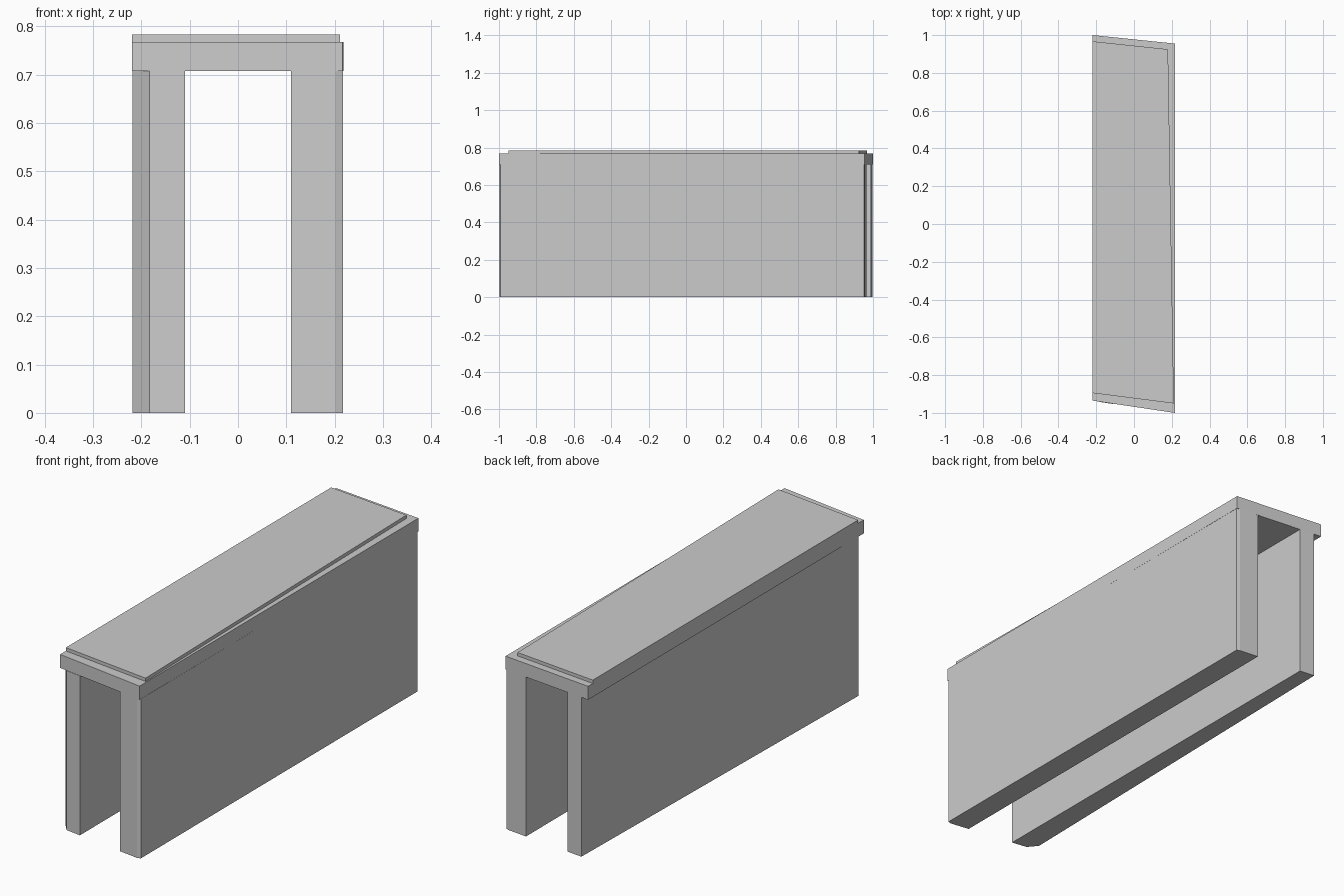
import bpy
import bmesh

if "Cube" in bpy.data.objects:
    bpy.data.objects.remove(bpy.data.objects["Cube"])


def prism(name, outline, z0, z1):
    """Extrude a plan outline (counter-clockwise x, y points) from z0 to z1."""
    bm = bmesh.new()
    base = bm.faces.new([bm.verts.new((x, y, z0)) for x, y in outline])
    top = bmesh.ops.extrude_face_region(bm, geom=[base])["geom"]
    verts = [v for v in top if isinstance(v, bmesh.types.BMVert)]
    bmesh.ops.translate(bm, verts=verts, vec=(0, 0, z1 - z0))
    bmesh.ops.recalc_face_normals(bm, faces=bm.faces)
    mesh = bpy.data.meshes.new(name)
    bm.to_mesh(mesh)
    bm.free()
    obj = bpy.data.objects.new(name, mesh)
    bpy.context.collection.objects.link(obj)
    return obj


LEG_TOP, SLAB_TOP, PLATE_TOP = 0.708, 0.768, 0.783

# Left wall: outer face leans inwards towards the back, front corner cut
prism("left_wall", [(-0.11, -0.953), (-0.11, 0.988), (-0.183, 0.996),
                    (-0.218, -0.90), (-0.183, -0.942)], 0, LEG_TOP)

# Right wall: straight, with slightly cut outer corners
prism("right_wall", [(0.11, -0.984), (0.202, -0.997), (0.217, -0.992),
                     (0.217, 0.951), (0.202, 0.956), (0.11, 0.966)], 0, LEG_TOP)

# Skewed slab bridging both walls
prism("slab", [(-0.219, -0.935), (0.216, -1.0), (0.218, 0.955),
               (-0.219, 1.0)], LEG_TOP, SLAB_TOP)

# Thin top plate, set back at the ends and on the right
prism("top_plate", [(-0.219, -0.895), (0.211, -0.95), (0.18, 0.925),
                    (-0.219, 0.967)], SLAB_TOP, PLATE_TOP)
